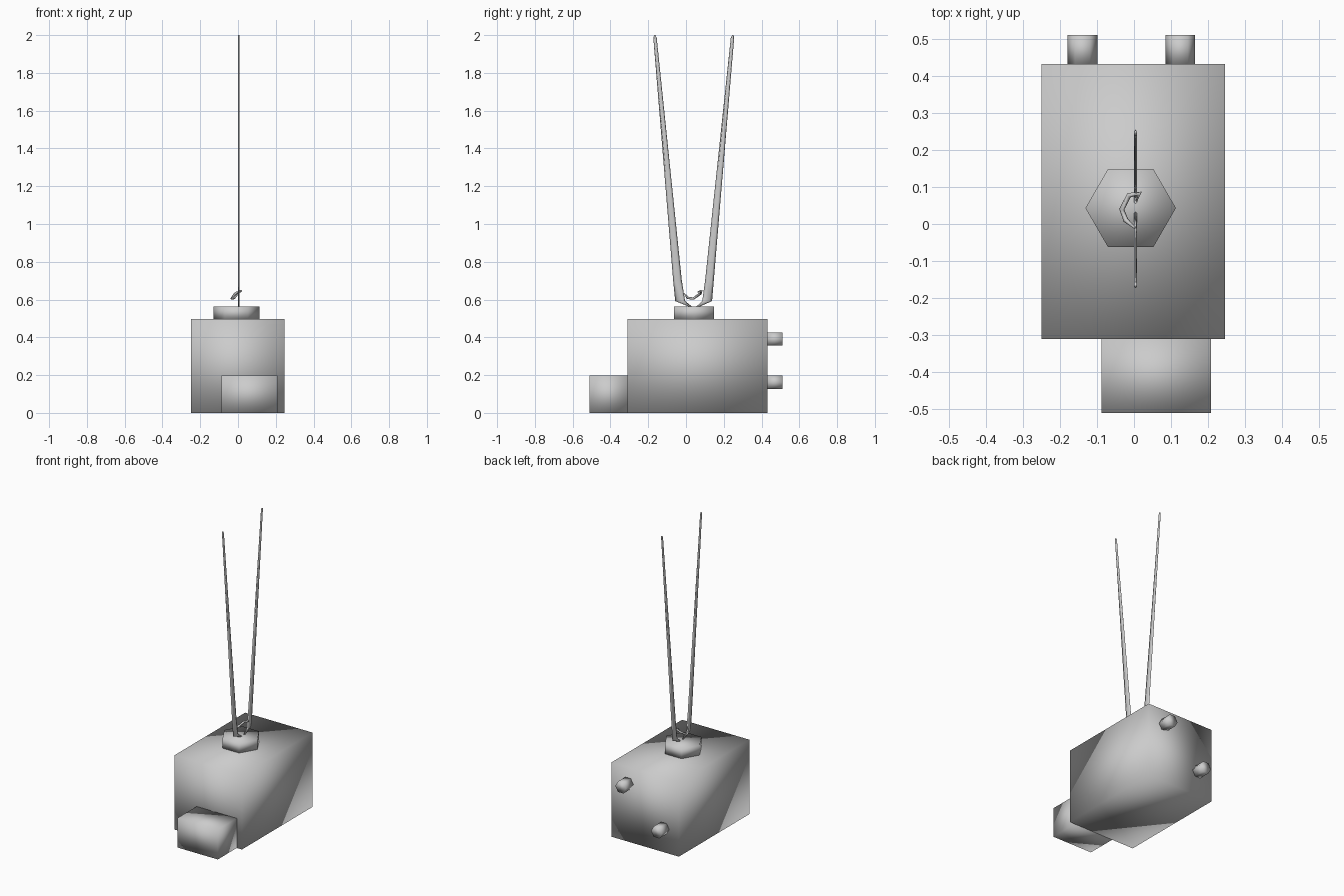
import bpy, bmesh, math
from mathutils import Vector

if "Cube" in bpy.data.objects:
    bpy.data.objects.remove(bpy.data.objects["Cube"])

grey = bpy.data.materials.new("plain grey")
grey.diffuse_color = (0.6, 0.6, 0.6, 1)
grey.use_nodes = True
grey.node_tree.nodes["Principled BSDF"].inputs["Base Color"].default_value = grey.diffuse_color


def finish(name, bm):
    bmesh.ops.recalc_face_normals(bm, faces=bm.faces)
    me = bpy.data.meshes.new(name)
    bm.to_mesh(me)
    bm.free()
    me.materials.append(grey)
    for p in me.polygons:
        p.use_smooth = True
    ob = bpy.data.objects.new(name, me)
    bpy.context.collection.objects.link(ob)
    return ob


def loft(name, rings):
    """Skin a list of equal-length point rings and cap both ends."""
    bm = bmesh.new()
    loops = [[bm.verts.new(p) for p in ring] for ring in rings]
    n = len(loops[0])
    for a, b in zip(loops, loops[1:]):
        for i in range(n):
            j = (i + 1) % n
            bm.faces.new((a[i], a[j], b[j], b[i]))
    bm.faces.new(loops[0][::-1])
    bm.faces.new(loops[-1])
    return finish(name, bm)


def box(name, lo, hi):
    corners = [(lo[0], lo[1]), (hi[0], lo[1]), (hi[0], hi[1]), (lo[0], hi[1])]
    return loft(name, [[(x, y, z) for x, y in corners] for z in (lo[2], hi[2])])


def hexagon(rx, ry):
    return [(rx * math.cos(k * math.pi / 3), ry * math.sin(k * math.pi / 3))
            for k in range(6)]


# Cabinet and the small box at its front
box("cabinet", (-0.25, -0.31, 0), (0.246, 0.432, 0.497))
box("front_box", (-0.088, -0.51, 0), (0.208, -0.31, 0.198))

# Hexagonal antenna base on top
loft("antenna_base", [[(-0.009 + u, 0.043 + v, z) for u, v in hexagon(0.122, 0.122)]
                      for z in (0.497, 0.562)])

# Hexagonal knobs on the back
for name, x, z in (("upper_knob", 0.125, 0.391), ("lower_knob", -0.139, 0.162)):
    loft(name, [[(x + u, y, z + v) for u, v in hexagon(0.04, 0.04)]
                for y in (0.432, 0.51)])

# Flattened tapering antennas: (y, z, half width)
blades = {
    "front_antenna": [(0.025, 0.562, 0.008), (-0.031, 0.592, 0.026),
                      (-0.045, 0.70, 0.023), (-0.164, 1.985, 0.009),
                      (-0.165, 2.0, 0.004)],
    "rear_antenna": [(0.062, 0.562, 0.008), (0.112, 0.592, 0.026),
                     (0.124, 0.70, 0.023), (0.246, 1.985, 0.009),
                     (0.248, 2.0, 0.004)],
}
for name, path in blades.items():
    loft(name, [[(0.004 + u, y + v, z) for v, u in hexagon(w, 0.0046)]
                for y, z, w in path])

# Little bent wire between the antennas
wire = [Vector(p) for p in ((0.002, -0.01, 0.632), (-0.022, 0.01, 0.608),
                            (-0.033, 0.04, 0.606), (-0.013, 0.078, 0.633),
                            (0.016, 0.082, 0.646), (0.006, 0.062, 0.64))]
rings = []
for i, p in enumerate(wire):
    t = (wire[min(i + 1, len(wire) - 1)] - wire[max(i - 1, 0)]).normalized()
    side = t.cross(Vector((0, 0, 1))).normalized()
    up = side.cross(t)
    r = 0.003 if i in (0, len(wire) - 1) else 0.007
    rings.append([p + side * u * r + up * v * r for u, v in hexagon(1, 1)])
loft("bent_wire", rings)
